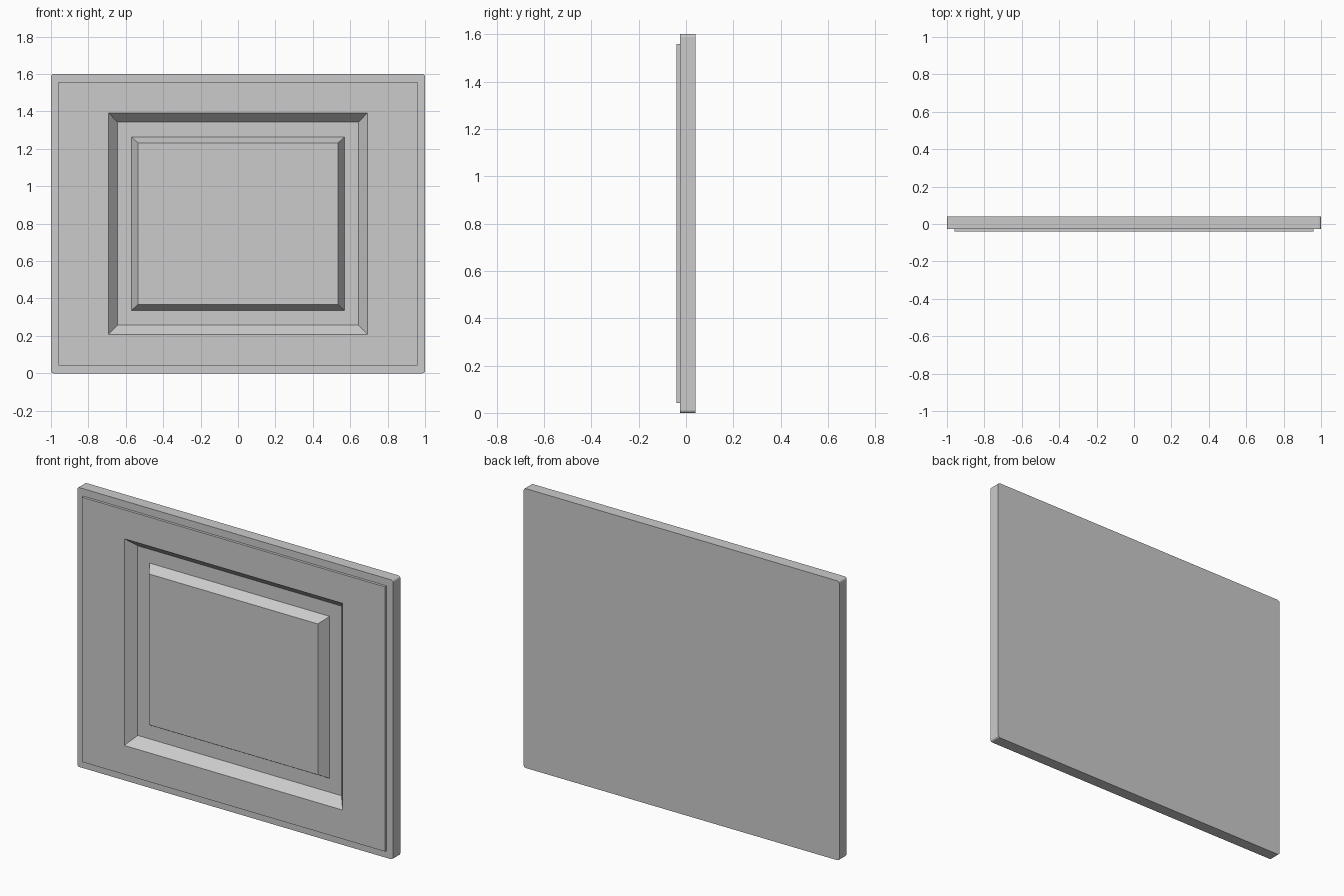
import bpy
import bmesh

cube = bpy.data.objects.get("Cube")
if cube:
    bpy.data.objects.remove(cube, do_unlink=True)

grey = bpy.data.materials.new("plain_grey")
grey.use_nodes = True
colour = (0.6, 0.6, 0.6, 1)
grey.diffuse_color = colour
grey.node_tree.nodes["Principled BSDF"].inputs["Base Color"].default_value = colour

HALF_WIDTH, MIDDLE = 1.0, 0.8
BACK, SLAB, FACE, FLOOR = 0.041, -0.026, -0.041, 0.014

# Nested rectangles from back to centre: half width, half height, y
profile = [
    (HALF_WIDTH, MIDDLE, BACK),
    (HALF_WIDTH, MIDDLE, SLAB),
    (0.96, 0.758, SLAB),       # foot of the raised frame
    (0.96, 0.758, FACE),
    (0.692, 0.592, FACE),      # sloped groove
    (0.645, 0.543, FLOOR),
    (0.57, 0.464, FLOOR),      # raised centre panel
    (0.535, 0.432, FACE),
]

bm = bmesh.new()


def rectangle(half_w, half_h, y):
    corners = [(-1, -1), (1, -1), (1, 1), (-1, 1)]
    return [bm.verts.new((sx * half_w, y, MIDDLE + sz * half_h)) for sx, sz in corners]


rings = [rectangle(*step) for step in profile]
for outer, inner in zip(rings, rings[1:]):
    for i in range(4):
        j = (i + 1) % 4
        bm.faces.new((outer[i], outer[j], inner[j], inner[i]))
bm.faces.new(rings[-1])
bm.faces.new(reversed(rings[0]))

# Softened outside corners
corner_edges = [bm.edges.get((a, b)) for a, b in zip(rings[0], rings[1])]
bmesh.ops.bevel(bm, geom=corner_edges, offset=0.013, segments=3,
                profile=0.5, affect='EDGES')
bmesh.ops.recalc_face_normals(bm, faces=bm.faces)

mesh = bpy.data.meshes.new("panel_door")
bm.to_mesh(mesh)
bm.free()
mesh.materials.append(grey)
door = bpy.data.objects.new("panel_door", mesh)
bpy.context.collection.objects.link(door)
